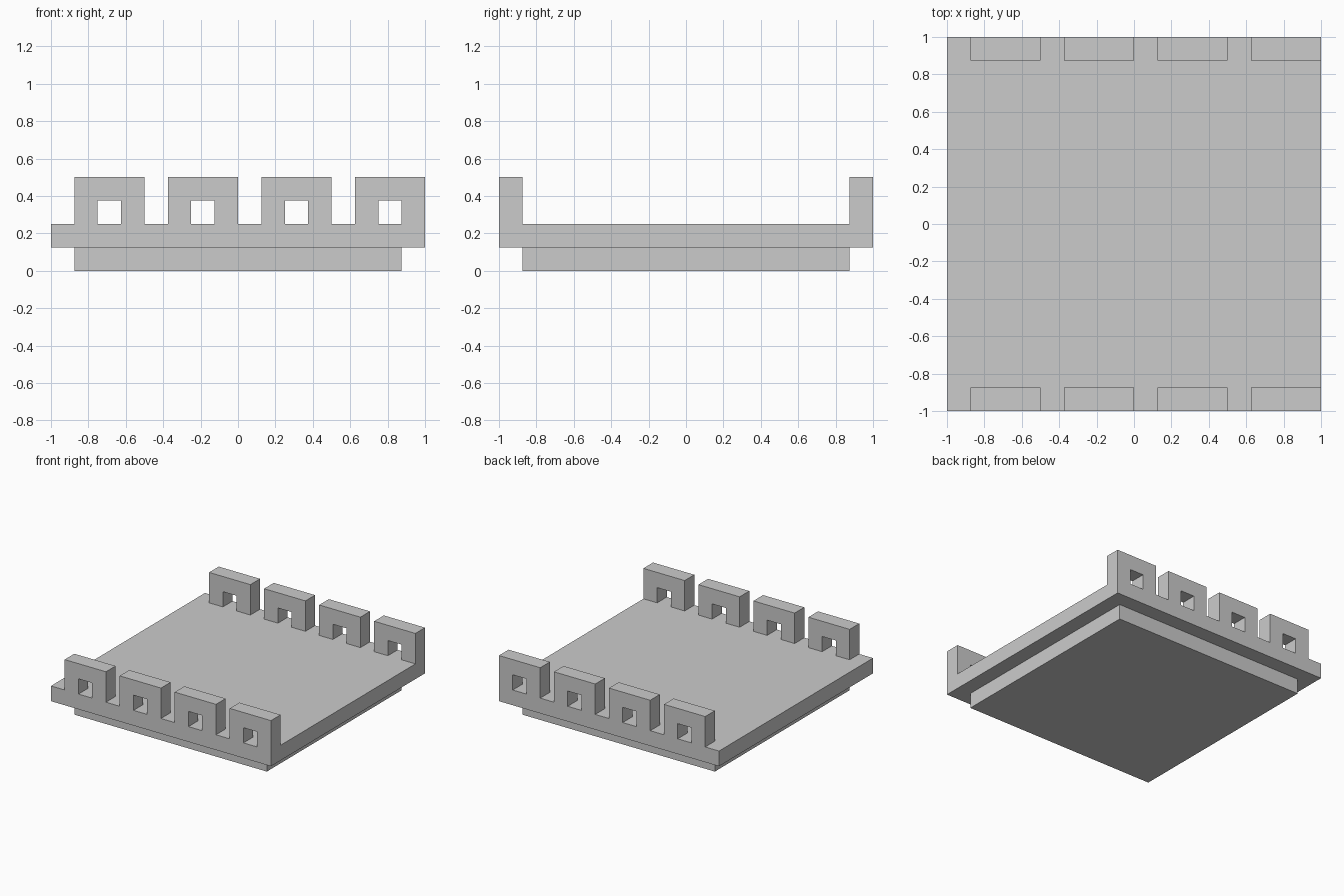
import bpy, bmesh

if "Cube" in bpy.data.objects:
    bpy.data.objects.remove(bpy.data.objects["Cube"])

U = 0.125  # grid unit shared by all parts


def finish(name, bm):
    bmesh.ops.recalc_face_normals(bm, faces=bm.faces)
    mesh = bpy.data.meshes.new(name)
    bm.to_mesh(mesh)
    bm.free()
    obj = bpy.data.objects.new(name, mesh)
    bpy.context.collection.objects.link(obj)
    return obj


def slab(name, half, z0, z1):
    bm = bmesh.new()
    bmesh.ops.create_cube(bm, size=1)
    for v in bm.verts:
        v.co.x *= 2 * half
        v.co.y *= 2 * half
        v.co.z = z1 if v.co.z > 0 else z0
    return finish(name, bm)


def arch(name, x, y, z):
    # Upside-down U profile extruded along y
    profile = [(0, 0), (1, 0), (1, 1), (2, 1), (2, 0), (3, 0), (3, 2), (0, 2)]
    bm = bmesh.new()
    face = bm.faces.new([bm.verts.new((x + px * U, y, z + pz * U)) for px, pz in profile])
    ext = bmesh.ops.extrude_face_region(bm, geom=[face])["geom"]
    bmesh.ops.translate(bm, vec=(0, U, 0),
                        verts=[g for g in ext if isinstance(g, bmesh.types.BMVert)])
    return finish(name, bm)


# Recessed base and overhanging deck
slab("base", 7 * U, 0, U)
slab("deck", 8 * U, U, 2 * U)

# Row of four arches along the front and back edges
for side, y in (("front", -1.0), ("back", 1.0 - U)):
    for i in range(4):
        arch(f"{side}_arch_{i + 1}", -1 + U + i * 4 * U, y, 2 * U)
